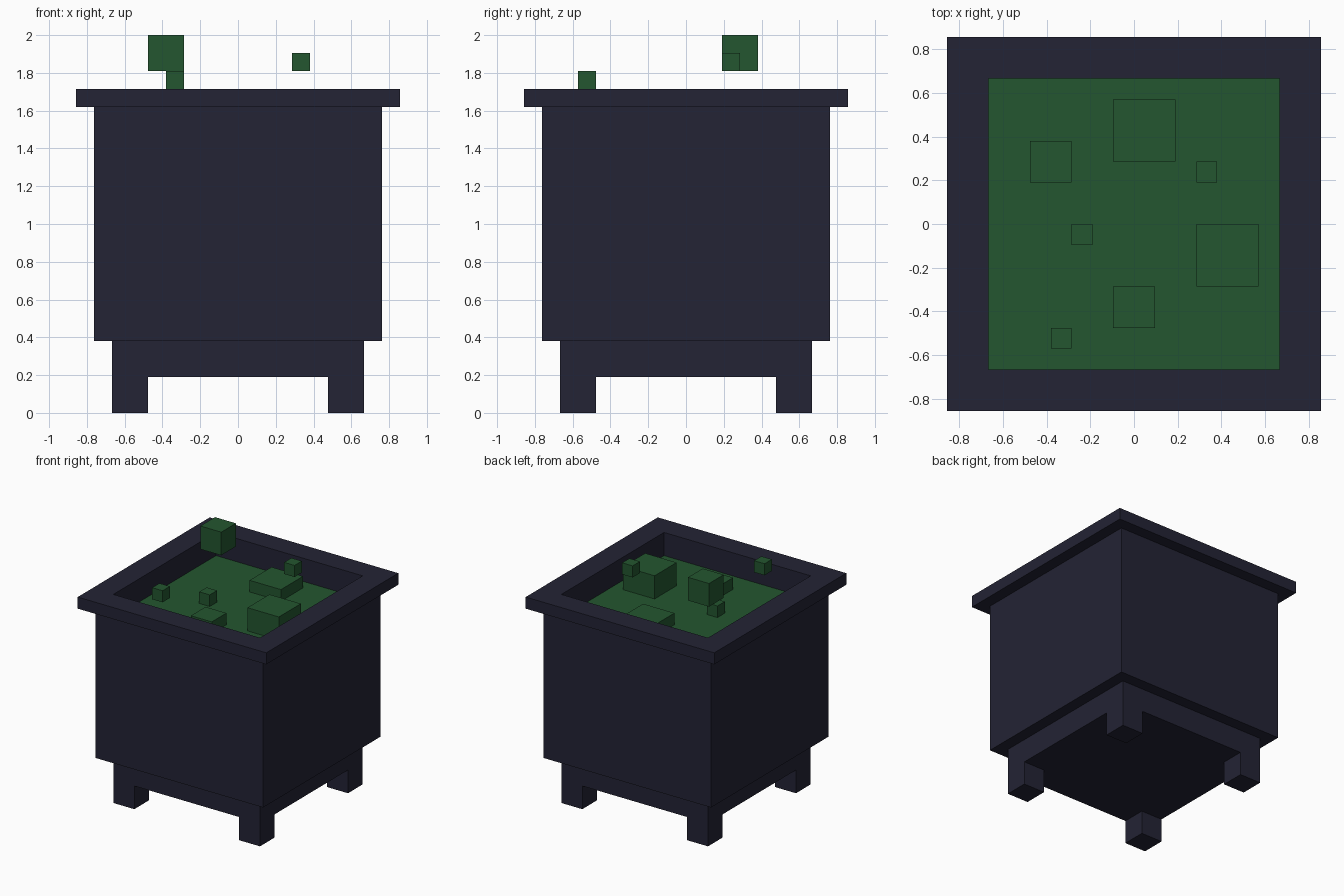
import bpy
import bmesh
from mathutils import Matrix, Vector

U = 2 / 21  # one block unit; all part sizes below are whole units

default = bpy.data.objects.get("Cube")
if default:
    bpy.data.objects.remove(default, do_unlink=True)


def make_material(name, rgb):
    mat = bpy.data.materials.new(name)
    mat.use_nodes = True
    color = (*rgb, 1)
    mat.diffuse_color = color
    mat.node_tree.nodes["Principled BSDF"].inputs["Base Color"].default_value = color
    return mat


iron = make_material("dark iron", (0.0168, 0.0168, 0.035))
brew = make_material("green liquid", (0.0168, 0.092, 0.029))


def finish(name, bm, mat):
    bmesh.ops.recalc_face_normals(bm, faces=bm.faces)
    mesh = bpy.data.meshes.new(name)
    bm.to_mesh(mesh)
    bm.free()
    mesh.materials.append(mat)
    obj = bpy.data.objects.new(name, mesh)
    bpy.context.collection.objects.link(obj)
    return obj


def box(name, low, high, mat):
    low, high = Vector(low) * U, Vector(high) * U
    bm = bmesh.new()
    place = Matrix.Translation((low + high) / 2) @ Matrix.Diagonal((*(high - low), 1))
    bmesh.ops.create_cube(bm, size=1, matrix=place)
    return finish(name, bm, mat)


def square_shell(name, profile, mat):
    """Skin square rings given as (half width, height), capped at both ends."""
    bm = bmesh.new()
    rings = [[bm.verts.new((x * w * U, y * w * U, z * U))
              for x, y in ((-1, -1), (1, -1), (1, 1), (-1, 1))]
             for w, z in profile]
    for a, b in zip(rings, rings[1:]):
        for i in range(4):
            j = (i + 1) % 4
            bm.faces.new((a[i], a[j], b[j], b[i]))
    bm.faces.new(rings[0])
    bm.faces.new(rings[-1])
    return finish(name, bm, mat)


# Stepped pot: narrow base, body, overhanging rim, hollow inside
square_shell("pot", [(7, 2), (7, 4), (8, 4), (8, 17), (9, 17), (9, 18), (7, 18), (7, 5)], iron)

# Four corner feet
for side, x in (("right", -7), ("left", 5)):
    for end, y in (("front", -7), ("back", 5)):
        box(f"{end}_{side}_foot", (x, y, 0), (x + 2, y + 2, 2), iron)

# Liquid surface
bm = bmesh.new()
bmesh.ops.create_grid(bm, x_segments=1, y_segments=1, size=7 * U,
                      matrix=Matrix.Translation((0, 0, 16 * U)))
finish("liquid", bm, brew)

# Bubbles: low corner, width, height
bubbles = {
    "large_floating_bubble": ((-5, 2, 19), 2, 2),
    "small_floating_bubble": ((3, 2, 19), 1, 1),
    "low_floating_bubble": ((-4, -6, 18), 1, 1),
    "back_bubble": ((-1, 3, 16), 3, 1),
    "left_bubble": ((3, -3, 16), 3, 2),
    "front_bubble": ((-1, -5, 16), 2, 1),
    "small_bubble": ((-3, -1, 16), 1, 1),
}
for name, (low, width, height) in bubbles.items():
    box(name, low, Vector(low) + Vector((width, width, height)), brew)
